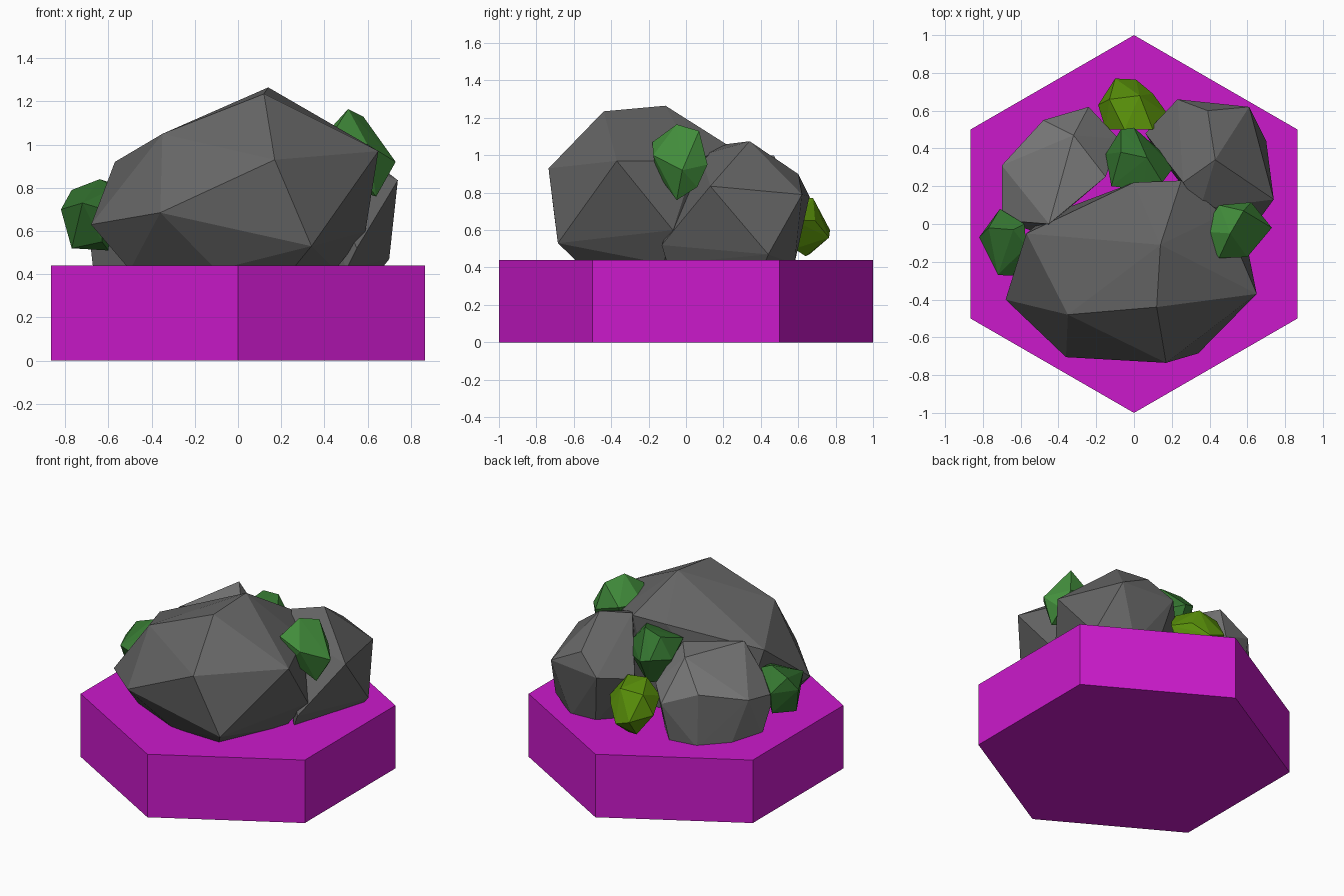
import bpy, bmesh, math


def material(name, rgb):
    m = bpy.data.materials.new(name)
    m.diffuse_color = (*rgb, 1)
    return m


def finish(name, bm, mat):
    bmesh.ops.recalc_face_normals(bm, faces=bm.faces)
    mesh = bpy.data.meshes.new(name)
    bm.to_mesh(mesh)
    bm.free()
    mesh.materials.append(mat)
    ob = bpy.data.objects.new(name, mesh)
    bpy.context.collection.objects.link(ob)
    return ob


def faceted_stone(name, corners, mat):
    """Flat-faced stone: convex hull around its main corners."""
    bm = bmesh.new()
    for c in corners:
        bm.verts.new(c)
    res = bmesh.ops.convex_hull(bm, input=bm.verts)
    loose = {g for g in res["geom_interior"] + res["geom_unused"]
             if isinstance(g, bmesh.types.BMVert)}
    bmesh.ops.delete(bm, geom=list(loose), context='VERTS')
    return finish(name, bm, mat)


magenta = material("magenta", (0.6, 0.01, 0.6))
dark_grey = material("dark_grey", (0.13, 0.13, 0.13))
mid_grey = material("mid_grey", (0.2, 0.2, 0.2))
green = material("green", (0.035, 0.18, 0.03))
bright_green = material("bright_green", (0.055, 0.27, 0.045))
olive = material("olive", (0.1, 0.28, 0.003))

# Hexagonal base tile, points on the y axis
bm = bmesh.new()
ring = [bm.verts.new((math.cos(a), math.sin(a), 0))
        for a in (math.radians(30 + 60 * i) for i in range(6))]
bottom = bm.faces.new(ring)
top = bmesh.ops.extrude_face_region(bm, geom=[bottom], use_keep_orig=True)["geom"]
bmesh.ops.translate(bm, vec=(0, 0, 0.44),
                    verts=[g for g in top if isinstance(g, bmesh.types.BMVert)])
finish("hex_base", bm, magenta)

# Large front rock
faceted_stone("front_rock", [
    (0.14, -0.11, 1.265), (0.12, -0.44, 1.235), (-0.35, -0.48, 1.05),
    (0.17, -0.735, 0.93), (0.65, -0.37, 0.97), (0.34, -0.685, 0.53),
    (-0.36, -0.705, 0.685), (-0.68, -0.40, 0.63), (-0.57, -0.05, 0.92),
    (0.25, 0.23, 1.05), (0.0, 0.22, 1.05), (0.47, 0.05, 0.97), (0.59, -0.07, 0.60),
    (-0.50, -0.38, 0.42), (-0.10, -0.56, 0.42), (0.25, -0.57, 0.42),
    (0.45, -0.12, 0.42), (-0.45, 0.05, 0.42), (0.1, 0.2, 0.42)], dark_grey)

# Rock at the back right
faceted_stone("right_rock", [
    (0.43, 0.34, 1.075), (0.35, 0.08, 1.0), (0.26, 0.22, 1.06),
    (0.39, 0.60, 0.90), (0.61, 0.62, 0.79), (0.74, 0.13, 0.835),
    (0.23, 0.66, 0.78), (0.06, 0.48, 0.75), (0.70, 0.44, 0.47),
    (0.55, -0.13, 0.52), (0.66, 0.42, 0.42), (0.50, -0.10, 0.42),
    (0.30, 0.57, 0.42), (0.48, 0.58, 0.42), (0.12, 0.38, 0.42)], dark_grey)

# Rock at the back left
faceted_stone("left_rock", [
    (-0.32, 0.47, 1.0), (-0.45, 0.0, 0.97), (-0.15, 0.25, 0.98),
    (-0.48, 0.55, 0.81), (-0.70, 0.31, 0.74), (-0.70, 0.02, 0.68),
    (-0.24, 0.62, 0.71), (-0.08, 0.45, 0.75), (-0.67, 0.12, 0.42),
    (-0.60, 0.36, 0.42), (-0.45, 0.52, 0.42), (-0.26, 0.55, 0.42),
    (-0.12, 0.40, 0.42), (-0.50, -0.05, 0.42)], mid_grey)

# Small mossy stones tucked between the rocks
faceted_stone("right_moss", [
    (0.51, -0.05, 1.165), (0.58, 0.07, 1.13), (0.73, -0.02, 0.92),
    (0.62, 0.115, 0.95), (0.45, 0.10, 1.0), (0.36, -0.04, 1.0),
    (0.45, -0.18, 1.07), (0.60, -0.175, 1.0), (0.64, -0.05, 0.76),
    (0.50, 0.0, 0.80), (0.65, 0.06, 0.83), (0.52, -0.16, 0.91)], bright_green)

faceted_stone("left_moss", [
    (-0.82, -0.07, 0.70), (-0.77, -0.02, 0.79), (-0.71, 0.08, 0.70),
    (-0.64, -0.03, 0.84), (-0.58, 0.0, 0.82), (-0.57, -0.12, 0.80),
    (-0.72, -0.27, 0.73), (-0.62, -0.275, 0.70), (-0.77, -0.12, 0.52),
    (-0.60, -0.10, 0.51), (-0.70, 0.05, 0.55), (-0.63, -0.20, 0.55)], green)

faceted_stone("middle_moss", [
    (-0.15, 0.37, 0.90), (-0.12, 0.20, 0.98), (0.05, 0.18, 1.0),
    (0.15, 0.22, 1.02), (0.21, 0.30, 0.92), (0.17, 0.36, 0.85),
    (0.0, 0.51, 0.90), (-0.07, 0.50, 0.92), (0.07, 0.35, 1.06),
    (-0.07, 0.38, 1.04), (0.0, 0.42, 0.72), (0.10, 0.30, 0.70),
    (-0.05, 0.30, 0.70)], green)

faceted_stone("back_moss", [
    (-0.19, 0.63, 0.62), (-0.10, 0.77, 0.60), (0.01, 0.765, 0.56),
    (0.10, 0.69, 0.65), (0.18, 0.58, 0.65), (0.03, 0.68, 0.77),
    (-0.13, 0.66, 0.76), (-0.05, 0.50, 0.80), (0.10, 0.50, 0.78),
    (-0.15, 0.50, 0.70), (0.0, 0.64, 0.46), (-0.08, 0.66, 0.47),
    (0.10, 0.58, 0.50)], olive)
